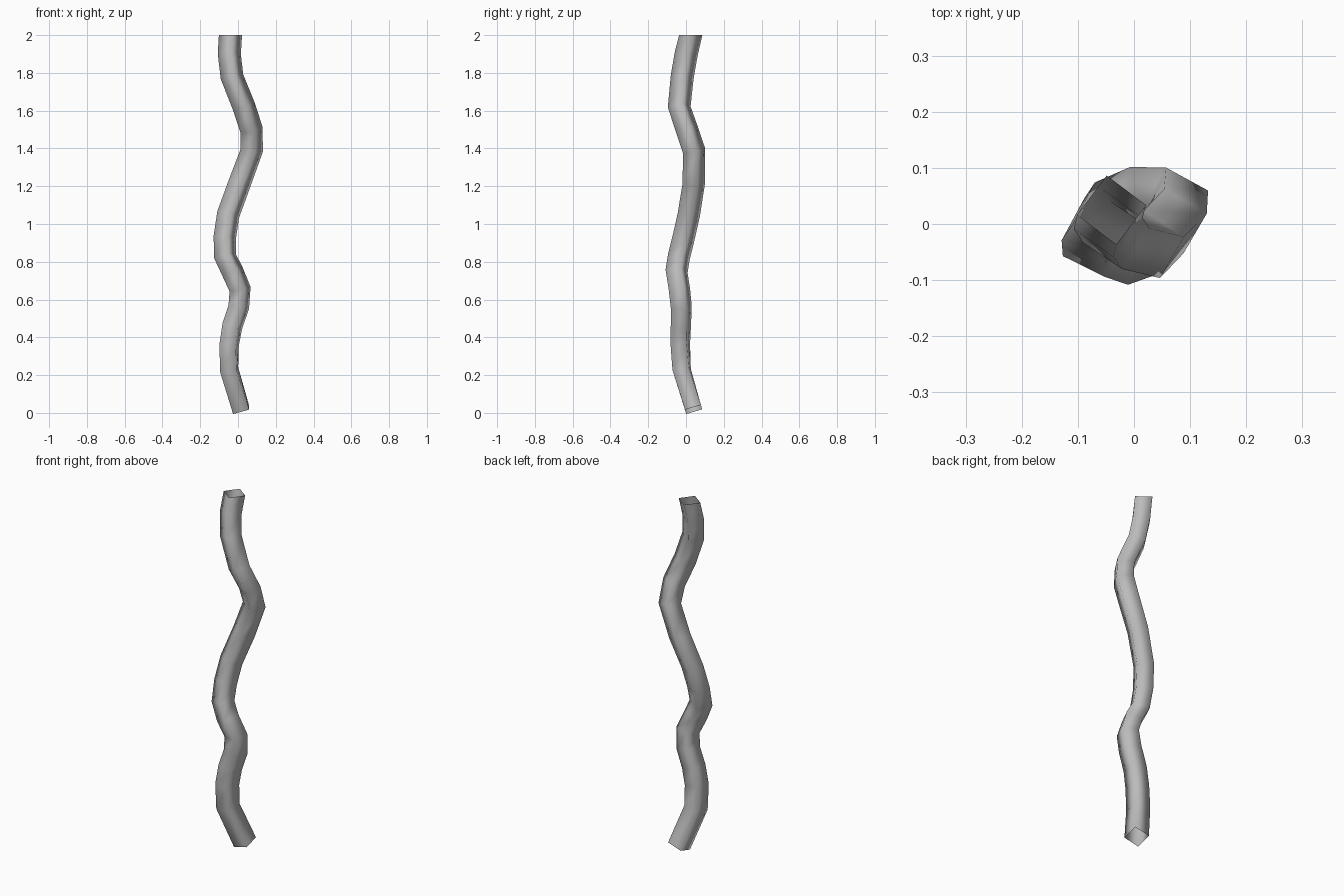
import bpy, bmesh, math
from mathutils import Vector

cube = bpy.data.objects.get("Cube")
if cube:
    bpy.data.objects.remove(cube, do_unlink=True)

# Centre line of the tube: x, y, z, corner angle in degrees
PATH = [
    (0.016, 0.04, 0.018, 43), (-0.047, -0.023, 0.23, 38),
    (-0.047, -0.03, 0.36, 34), (-0.03, -0.027, 0.46, 30),
    (0.004, -0.025, 0.56, 27), (0.011, -0.035, 0.655, 24),
    (-0.03, -0.05, 0.75, 20), (-0.069, -0.037, 0.83, 18),
    (-0.07, -0.012, 0.93, 17), (-0.052, 0.015, 1.05, 16),
    (0.01, 0.042, 1.22, 16), (0.073, 0.042, 1.39, 16),
    (0.071, 0.005, 1.5, 15), (0.032, -0.036, 1.62, 13),
    (-0.032, -0.02, 1.78, 11), (-0.046, 0.001, 1.9, 9),
    (-0.04, 0.025, 2.0, 8),
]
RADIUS = 0.062
UP = Vector((0, 0, 1))

material = bpy.data.materials.new("grey")
material.use_nodes = True
colour = (0.5, 0.5, 0.5, 1)
material.diffuse_color = colour
material.node_tree.nodes["Principled BSDF"].inputs["Base Color"].default_value = colour

# Square section swept along the path, twisting slightly, open at both ends
bm = bmesh.new()
points = [Vector(p[:3]) for p in PATH]
rings = []
for i, (p, row) in enumerate(zip(points, PATH)):
    before = points[max(i - 1, 0)]
    after = points[min(i + 1, len(points) - 1)]
    incoming, outgoing = (p - before).normalized(), (after - p).normalized()
    tangent = UP if i == len(points) - 1 else incoming + outgoing
    tilt = UP.rotation_difference(tangent.normalized())
    ring = []
    for k in range(4):
        a = math.radians(row[3]) + k * math.pi / 2
        ring.append(bm.verts.new(p + tilt @ Vector((math.cos(a), math.sin(a), 0)) * RADIUS))
    rings.append(ring)
for low, high in zip(rings, rings[1:]):
    for k in range(4):
        n = (k + 1) % 4
        face = bm.faces.new((low[k], low[n], high[n], high[k]))
        face.smooth = True

mesh = bpy.data.meshes.new("bent_tube")
bm.to_mesh(mesh)
bm.free()
mesh.materials.append(material)
tube = bpy.data.objects.new("bent_tube", mesh)
bpy.context.collection.objects.link(tube)
